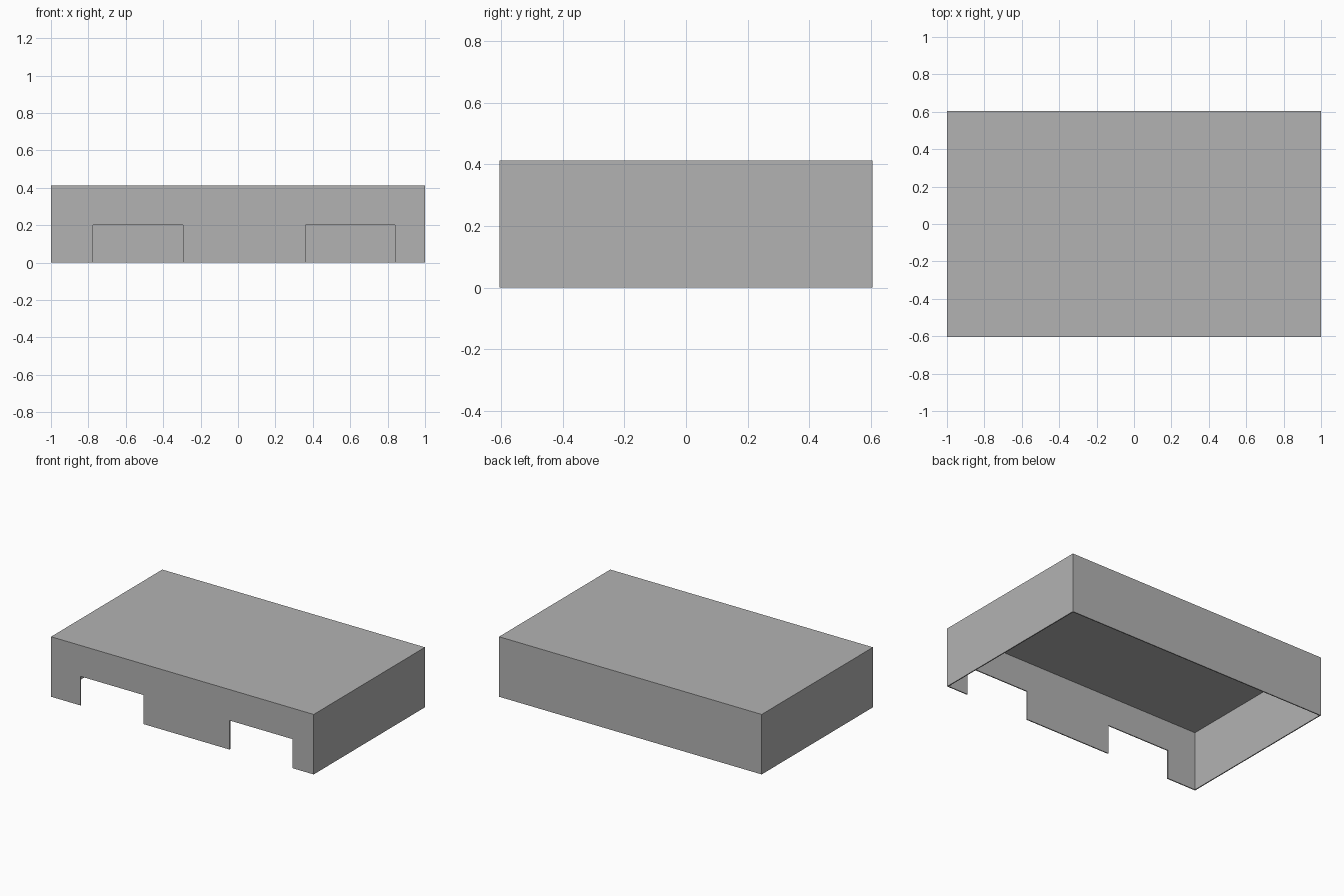
import bpy
import bmesh
from mathutils import Vector

cube = bpy.data.objects.get("Cube")
if cube:
    bpy.data.objects.remove(cube, do_unlink=True)

W, D, H, T = 1.0, 0.605, 0.413, 0.007  # half width, half depth, height, sheet thickness

grey = bpy.data.materials.new("plain_grey")
grey.use_nodes = True
colour = (0.45, 0.45, 0.45, 1)
grey.diffuse_color = colour
grey.node_tree.nodes["Principled BSDF"].inputs["Base Color"].default_value = colour


def panel(name, outline, push):
    """Flat outline extruded along push into a thin sheet."""
    bm = bmesh.new()
    face = bm.faces.new([bm.verts.new(p) for p in outline])
    out = bmesh.ops.extrude_face_region(bm, geom=[face], use_keep_orig=True)
    moved = [v for v in out["geom"] if isinstance(v, bmesh.types.BMVert)]
    bmesh.ops.translate(bm, verts=moved, vec=Vector(push))
    bmesh.ops.recalc_face_normals(bm, faces=bm.faces)
    mesh = bpy.data.meshes.new(name)
    bm.to_mesh(mesh)
    bm.free()
    mesh.materials.append(grey)
    obj = bpy.data.objects.new(name, mesh)
    bpy.context.collection.objects.link(obj)
    return obj


# Roof sheet
panel("roof", [(-W, -D, H), (W, -D, H), (W, D, H), (-W, D, H)], (0, 0, -T))

# Side walls and back wall, under the roof
top = H - T
for name, s in (("left_wall", 1), ("right_wall", -1)):
    x = s * W
    panel(name, [(x, -D + T, 0), (x, D - T, 0), (x, D - T, top), (x, -D + T, top)], (-s * T, 0, 0))
panel("back_wall", [(-W, D, 0), (W, D, 0), (W, D, top), (-W, D, top)], (0, -T, 0))

# Front wall with two openings cut up from the bottom edge
profile = [(-W, 0)]
for a, b in ((-0.775, -0.295), (0.36, 0.84)):
    profile += [(a, 0), (a, 0.2), (b, 0.2), (b, 0)]
profile += [(W, 0), (W, top), (-W, top)]
panel("front_wall", [(x, -D, z) for x, z in profile], (0, T, 0))
